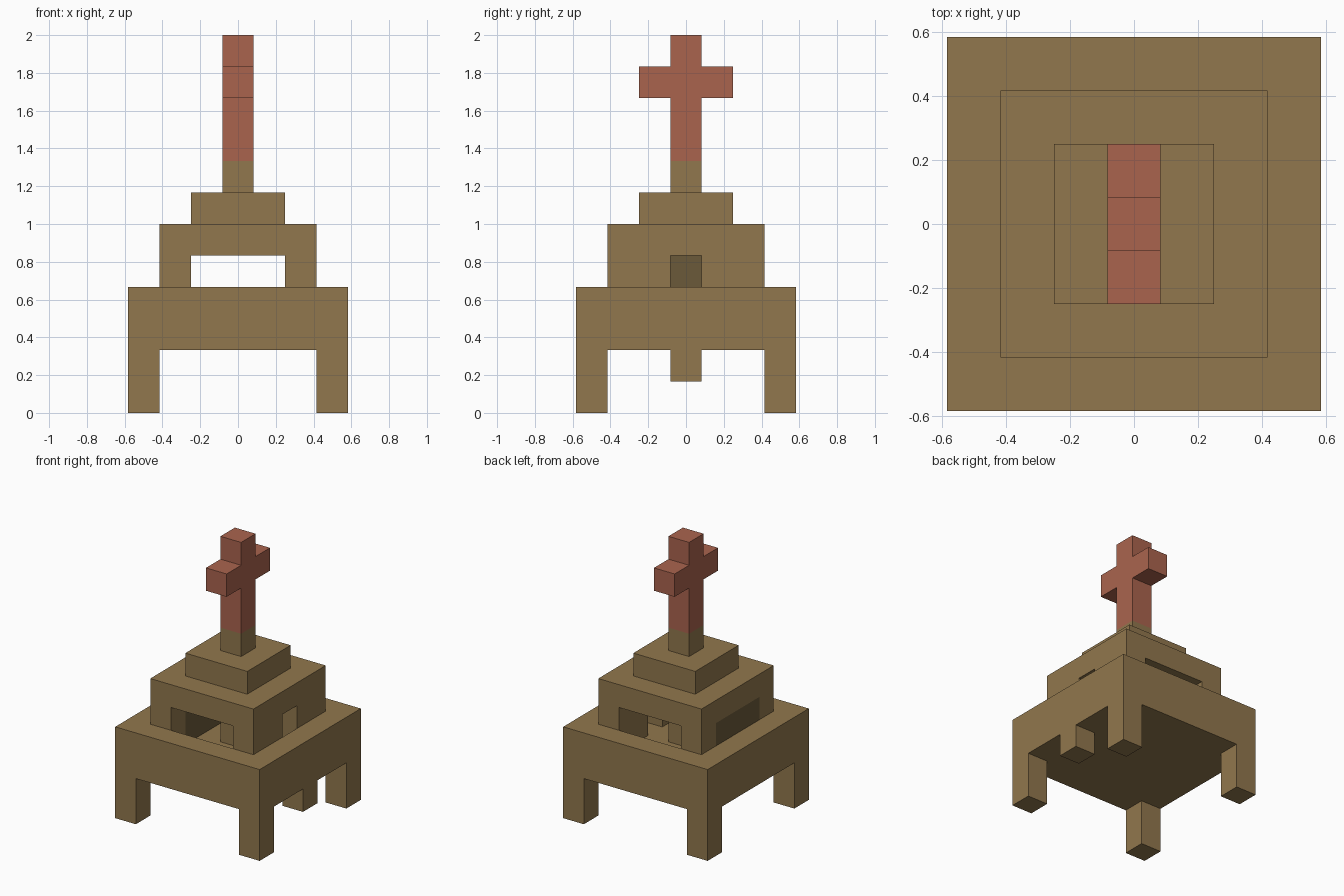
import bpy
import bmesh
from mathutils import Vector

U = 1 / 6  # edge of one block

if "Cube" in bpy.data.objects:
    bpy.data.objects.remove(bpy.data.objects["Cube"], do_unlink=True)


def material(name, rgb):
    mat = bpy.data.materials.new(name)
    mat.use_nodes = True
    mat.diffuse_color = (*rgb, 1)
    mat.node_tree.nodes["Principled BSDF"].inputs["Base Color"].default_value = (*rgb, 1)
    return mat


brown = material("brown", (0.285, 0.186, 0.075))
dark = material("dark_brown", (0.147, 0.102, 0.042))
red = material("clay_red", (0.402, 0.127, 0.076))


def finish(name, bm, mat):
    bmesh.ops.recalc_face_normals(bm, faces=bm.faces)
    mesh = bpy.data.meshes.new(name)
    bm.to_mesh(mesh)
    bm.free()
    mesh.materials.append(mat)
    obj = bpy.data.objects.new(name, mesh)
    bpy.context.scene.collection.objects.link(obj)
    return obj


def box(name, x, y, z, mat=brown):
    """Box from (min, max) ranges measured in blocks."""
    bm = bmesh.new()
    bmesh.ops.create_cube(bm, size=1)
    for v in bm.verts:
        v.co = Vector([(r[0] + (c + 0.5) * (r[1] - r[0])) * U
                       for c, r in zip(v.co, (x, y, z))])
    return finish(name, bm, mat)


def span(half):
    return (-half, half)


def carve(target, x, y, z):
    """Cut a box-shaped hole out of the target."""
    cutter = box("cutter", x, y, z)
    cutter.hide_render = True
    mod = target.modifiers.new("hole", "BOOLEAN")
    mod.operation, mod.solver, mod.object = "DIFFERENCE", "EXACT", cutter
    bpy.context.view_layer.objects.active = target
    bpy.ops.object.modifier_apply(modifier=mod.name)
    bpy.data.objects.remove(cutter, do_unlink=True)


# Legs and the short stub under one side
for sx, side in ((-1, "right"), (1, "left")):
    for sy, end in ((-1, "front"), (1, "back")):
        box(f"{end}_{side}_leg", sorted((2.5 * sx, 3.5 * sx)),
            sorted((2.5 * sy, 3.5 * sy)), (0, 2))
box("hanging_stub", (2.5, 3.5), span(0.5), (1, 2))

# Base with a sunken floor, and the chamber above it with matching openings
base = box("base", span(3.5), span(3.5), (2, 4))
chamber = box("chamber", span(2.5), span(2.5), (4, 6))
for part, z, reach in ((base, (3, 4.5), 2.5), (chamber, (3.5, 5), 3)):
    carve(part, span(1.5), span(reach), z)      # passage from front to back
    carve(part, (1, reach), span(0.5), z)       # narrow side window
    carve(part, (-reach, -1), span(1.5), z)     # wide side slot

# Dark wall filling the wide slot, and the block on the sunken floor
box("dark_side_wall", (-2.5, -1.5), span(1.5), (3, 5), dark)
box("floor_block", span(0.5), span(0.5), (3, 4))

# Roof step and post
box("roof_step", span(1.5), span(1.5), (6, 7))
box("post", span(0.5), span(0.5), (7, 8))

# Cross: half outline mirrored, then extruded
half = [(0.5, 8), (0.5, 10), (1.5, 10), (1.5, 11), (0.5, 11), (0.5, 12)]
outline = half + [(-y, z) for y, z in reversed(half)]
bm = bmesh.new()
face = bm.faces.new([bm.verts.new(Vector((-0.5, y, z)) * U) for y, z in outline])
ext = bmesh.ops.extrude_face_region(bm, geom=[face])
bmesh.ops.translate(bm, vec=(U, 0, 0),
                    verts=[g for g in ext["geom"] if isinstance(g, bmesh.types.BMVert)])
finish("cross", bm, red)
